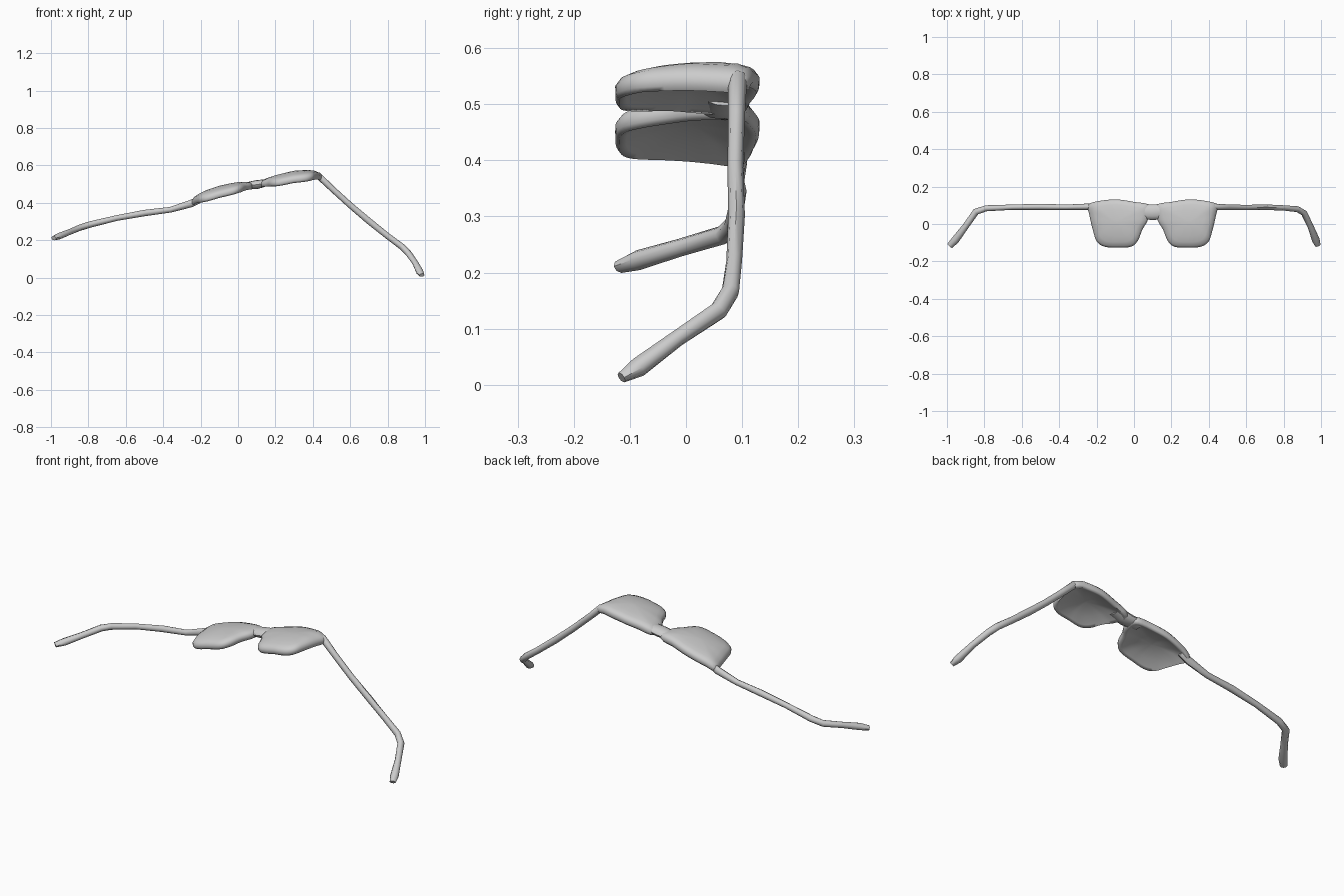
import bpy, bmesh, math
from mathutils import Vector

if "Cube" in bpy.data.objects:
    bpy.data.objects.remove(bpy.data.objects["Cube"])


def finish(bm, name, angle=50):
    bmesh.ops.recalc_face_normals(bm, faces=bm.faces)
    mesh = bpy.data.meshes.new(name)
    bm.to_mesh(mesh)
    bm.free()
    ob = bpy.data.objects.new(name, mesh)
    bpy.context.collection.objects.link(ob)
    bpy.ops.object.select_all(action='DESELECT')
    ob.select_set(True)
    bpy.context.view_layer.objects.active = ob
    bpy.ops.object.shade_smooth_by_angle(angle=math.radians(angle))
    return ob


def skin(bm, rings):
    for a, b in zip(rings, rings[1:]):
        n = len(a)
        for i in range(n):
            j = (i + 1) % n
            bm.faces.new((a[i], a[j], b[j], b[i]))
    bm.faces.new(rings[0])
    bm.faces.new(rings[-1])


def tube(name, stations, sides=8):
    # each station: x, y, z, horizontal radius, vertical radius
    bm = bmesh.new()
    pts = [Vector(s[:3]) for s in stations]
    rings = []
    for i, p in enumerate(pts):
        t = (pts[min(i + 1, len(pts) - 1)] - pts[max(i - 1, 0)]).normalized()
        side = t.cross(Vector((0, 0, 1))).normalized()
        up = side.cross(t)
        rh, rv = stations[i][3:]
        rings.append([bm.verts.new(p + side * rh * math.cos(a) + up * rv * math.sin(a))
                      for a in (2 * math.pi * k / sides for k in range(sides))])
    skin(bm, rings)
    return finish(bm, name)


# Gentle twist of the front, as height along x
SAG = [(-0.27, .395), (-0.2, .432), (-0.1, .463), (0, .486), (0.1, .497),
       (0.2, .522), (0.3, .543), (0.4, .552), (0.46, .538)]


def sag(x, y):
    for (x0, z0), (x1, z1) in zip(SAG, SAG[1:]):
        if x <= x1:
            break
    z = z0 + (z1 - z0) * (x - x0) / (x1 - x0)
    return z - 0.35 * max(0, 0.02 - y) ** 1.6


def smooth_loop(pts, steps=4):
    out, n = [], len(pts)
    for i in range(n):
        p0, p1, p2, p3 = (Vector(pts[(i + k) % n]) for k in (-1, 0, 1, 2))
        for s in range(steps):
            t = s / steps
            out.append(0.5 * (2 * p1 + (p2 - p0) * t + (2 * p0 - 5 * p1 + 4 * p2 - p3) * t * t
                              + (3 * p1 - p0 - 3 * p2 + p3) * t ** 3))
    return out


# Outline of one lens, as distance outward from the bridge and y
OUTLINE = [(.02, .10), (.10, .118), (.19, .131), (.28, .124), (.345, .103), (.338, .045),
           (.318, -.04), (.298, -.095), (.255, -.122), (.18, -.126), (.115, -.121),
           (.08, -.09), (.055, -.03), (.025, .025)]
# Shell section from upper centre over the rim to lower centre: scale, offset
SECTION = [(.06, .028), (.3, .027), (.55, .025), (.78, .021), (.93, .015), (1, .004),
           (.995, -.012), (.95, -.022), (.85, -.018), (.6, -.008), (.3, -.003), (.06, -.002)]


def lens(name, sign):
    bm = bmesh.new()
    loop = smooth_loop(OUTLINE)
    c = Vector((.195, .01))
    rings = []
    for s, dz in SECTION:
        ring = []
        for p in loop:
            q = c + (p - c) * s
            x = 0.1 + sign * q.x
            ring.append(bm.verts.new((x, q.y, sag(x, q.y) + dz)))
        rings.append(ring)
    skin(bm, rings)
    return finish(bm, name, 80)


lens("left_lens", -1)
lens("right_lens", 1)

# Bridge joining the lenses
tube("bridge", [(0.03, .07, .486, .035, .015), (0.07, .065, .494, .041, .021),
                (0.10, .063, .497, .042, .024), (0.13, .065, .503, .041, .021),
                (0.17, .07, .512, .035, .015)], 12)

# Temple arms
tube("left_arm", [(-.20, .092, .42, .014, .018), (-.25, .092, .396, .017, .02),
                  (-.36, .09, .363, .014, .015), (-.50, .092, .345, .016, .017),
                  (-.65, .09, .318, .014, .015), (-.79, .084, .284, .016, .017),
                  (-.845, .066, .267, .018, .017), (-.90, -.012, .244, .017, .016),
                  (-.955, -.085, .222, .021, .018), (-.985, -.117, .211, .017, .012)])
tube("right_arm", [(.38, .092, .553, .014, .015), (.43, .092, .545, .017, .018),
                   (.50, .09, .478, .015, .016), (.60, .088, .387, .014, .016),
                   (.70, .09, .302, .015, .017), (.80, .086, .222, .014, .016),
                   (.875, .079, .166, .016, .017), (.91, .058, .132, .017, .017),
                   (.945, -.015, .083, .016, .015), (.972, -.085, .031, .021, .018),
                   (.983, -.115, .013, .015, .010)])
